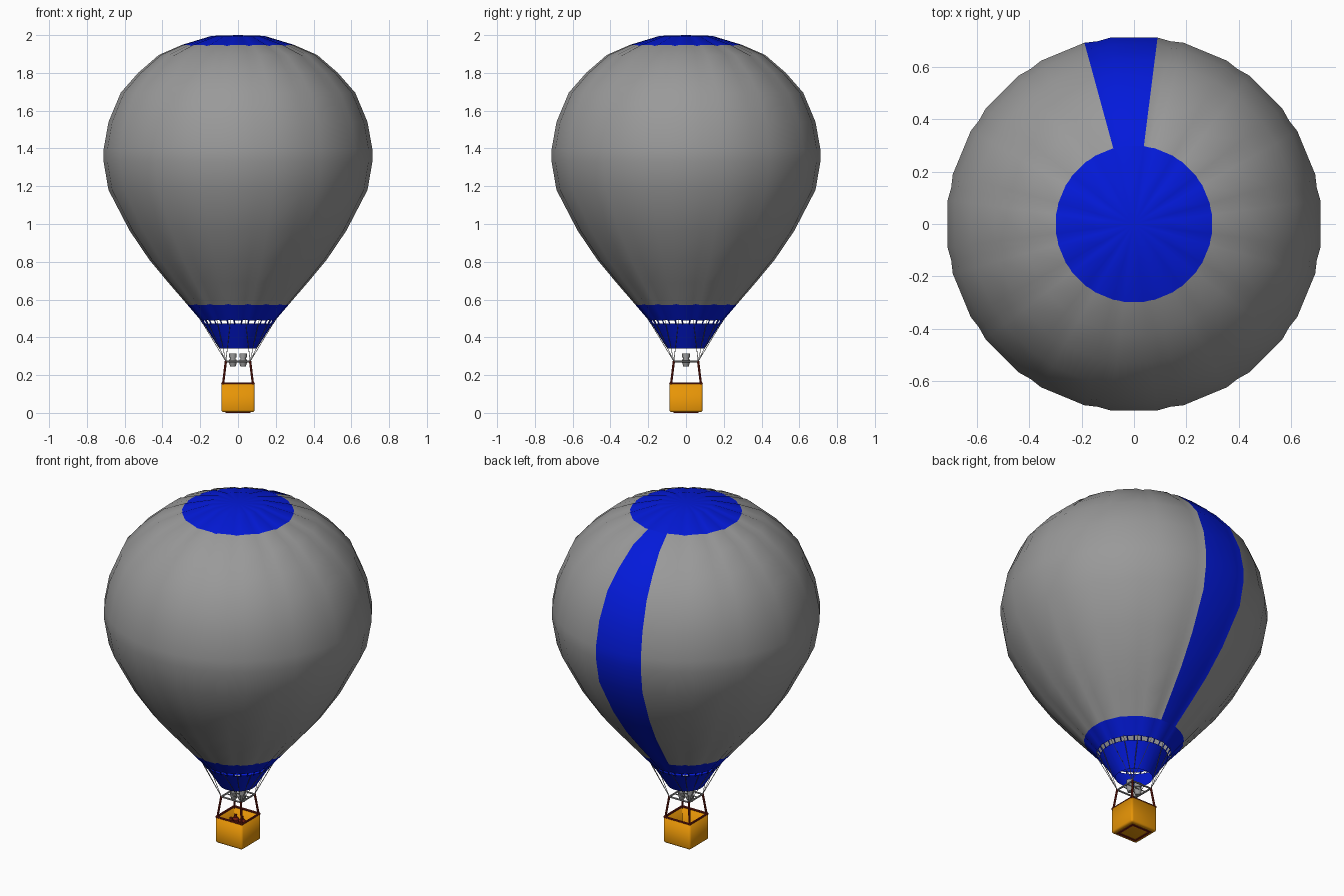
import bpy, bmesh, math
from mathutils import Vector, Matrix

if "Cube" in bpy.data.objects:
    bpy.data.objects.remove(bpy.data.objects["Cube"])


def material(name, rgb):
    m = bpy.data.materials.new(name)
    m.diffuse_color = (*rgb, 1)
    m.use_nodes = True
    m.node_tree.nodes["Principled BSDF"].inputs["Base Color"].default_value = m.diffuse_color
    return m


BLUE = material("blue fabric", (0.001, 0.01, 0.7))
GREY = material("dark grey", (0.32, 0.32, 0.32))
ORANGE = material("wicker", (0.8, 0.3, 0.002))
RED = material("dark red trim", (0.18, 0.012, 0.006))


def finish(name, bm, mat, angle=35):
    bmesh.ops.remove_doubles(bm, verts=bm.verts, dist=0.0002)
    me = bpy.data.meshes.new(name)
    bm.to_mesh(me)
    bm.free()
    ob = bpy.data.objects.new(name, me)
    bpy.context.collection.objects.link(ob)
    me.materials.append(mat)
    bpy.ops.object.select_all(action='DESELECT')
    ob.select_set(True)
    bpy.context.view_layer.objects.active = ob
    bpy.ops.object.shade_smooth_by_angle(angle=math.radians(angle))
    return ob


def rod(bm, a, b, r, sides=8, r2=None):
    a, b = Vector(a), Vector(b)
    d = b - a
    rot = d.to_track_quat('Z', 'Y').to_matrix().to_4x4()
    bmesh.ops.create_cone(bm, cap_ends=True, segments=sides, radius1=r,
                          radius2=r if r2 is None else r2, depth=d.length,
                          matrix=Matrix.Translation((a + b) / 2) @ rot)


def box(bm, centre, size):
    bmesh.ops.create_cube(bm, size=1, matrix=Matrix.Translation(centre) @ Matrix.Diagonal((*size, 1)))


# Envelope: 16 gores, each a wide panel and a slightly sunken seam
PROFILE = [(0.198, 0.49), (0.268, 0.572), (0.37, 0.69), (0.47, 0.81), (0.575, 0.965),
           (0.687, 1.18), (0.713, 1.33), (0.713, 1.395), (0.687, 1.54), (0.622, 1.695),
           (0.53, 1.80), (0.42, 1.895), (0.298, 1.948), (0.14, 1.996), (0.0, 2.0)]
GORES = 16
STEP = 360 / GORES
COLS = [(90 + STEP * g + a, a > 10) for g in range(GORES) for a in (-7.2, 7.2, STEP / 2)]


def skin_point(row, col):
    r, z = PROFILE[row]
    angle, seam = COLS[col % len(COLS)]
    r *= 1.006
    if seam:
        p, q = PROFILE[max(row - 1, 0)], PROFILE[min(row + 1, len(PROFILE) - 1)]
        t = Vector((q[0] - p[0], q[1] - p[1])).normalized()
        depth = min(0.006, r * 0.022)
        r, z = r - t.y * depth, z + t.x * depth
    a = math.radians(angle)
    return Vector((r * math.cos(a), r * math.sin(a), z))


def skin(name, rows, cols, mat):
    bm = bmesh.new()
    for i in rows:
        for j in cols:
            pts = [skin_point(i, j), skin_point(i, j + 1), skin_point(i + 1, j + 1), skin_point(i + 1, j)]
            if i + 1 == len(PROFILE) - 1:
                pts = pts[:2] + [Vector((0, 0, 2))]
            bm.faces.new([bm.verts.new(p) for p in pts])
    return finish(name, bm, mat, 60)


ALL = range(len(COLS))
skin("lower_band", range(0, 1), ALL, BLUE)
skin("envelope", range(1, 12), range(3, len(COLS)), GREY)
skin("back_stripe", range(1, 12), range(0, 3), BLUE)
skin("crown_cap", range(12, 14), ALL, BLUE)

# Open scoop below the envelope, hung on short straps
bm = bmesh.new()
bmesh.ops.create_cone(bm, cap_ends=False, segments=32, radius1=0.1, radius2=0.184, depth=0.131,
                      matrix=Matrix.Translation((0, 0, 0.4075)))
finish("scoop", bm, BLUE)
bm = bmesh.new()
for k in range(32):
    a = math.tau * (k + 0.5) / 32
    c, s = math.cos(a), math.sin(a)
    rod(bm, (0.183 * c, 0.183 * s, 0.47), (0.198 * c, 0.198 * s, 0.494), 0.004, 4)
finish("scoop_straps", bm, BLUE)

# Suspension ropes gather at the four frame corners
F, FZ = 0.064, 0.272
bm = bmesh.new()
for k in range(GORES):
    a = math.radians(STEP * (k + 0.5))
    c, s = math.cos(a), math.sin(a)
    rod(bm, (0.203 * c, 0.203 * s, 0.495), (math.copysign(F, c), math.copysign(F, s), FZ), 0.0016, 4)
finish("ropes", bm, GREY)

# Burner frame
CORNERS = [(-1, -1), (1, -1), (1, 1), (-1, 1)]
SIDES = list(zip(CORNERS, CORNERS[1:] + CORNERS[:1]))
bm = bmesh.new()
for (x, y), (u, v) in SIDES:
    rod(bm, (x * F, y * F, FZ), (u * F, v * F, FZ), 0.005)
for y in (-0.018, 0.018):
    rod(bm, (-F, y, FZ), (F, y, FZ), 0.003)
finish("burner_frame", bm, GREY)

# Twin burners
for side, x in (("left", -0.027), ("right", 0.027)):
    bm = bmesh.new()
    rod(bm, (x, 0, 0.245), (x, 0, 0.265), 0.014, 12, 0.02)
    rod(bm, (x, 0, 0.265), (x, 0, 0.282), 0.02, 12)
    rod(bm, (x, 0, 0.282), (x, 0, 0.292), 0.015, 12)
    rod(bm, (x, 0, 0.292), (x, 0, 0.315), 0.02, 12)
    finish(side + "_burner", bm, GREY)

# Posts from basket to frame
B, TOP, FLOOR = 0.088, 0.155, 0.004
bm = bmesh.new()
for x, y in CORNERS:
    rod(bm, (x * 0.08, y * 0.08, TOP - 0.01), (x * F, y * F, FZ + 0.003), 0.006)
finish("posts", bm, RED)

# Basket: rounded open box with wall thickness
bm = bmesh.new()
box(bm, (0, 0, (TOP + FLOOR) / 2), (2 * B, 2 * B, TOP - FLOOR))
bmesh.ops.delete(bm, geom=[f for f in bm.faces if f.normal.z > 0.5], context='FACES')
bmesh.ops.bevel(bm, geom=[e for e in bm.edges if not e.is_boundary], offset=0.012,
                segments=3, profile=0.5, affect='EDGES')
basket = finish("basket", bm, ORANGE)
mod = basket.modifiers.new("wall", 'SOLIDIFY')
mod.thickness = 0.009
mod.offset = -1

# Padded rim
bm = bmesh.new()
E = B - 0.005
for (x, y), (u, v) in SIDES:
    rod(bm, (x * E, y * E, TOP), (u * E, v * E, TOP), 0.006)
finish("basket_rim", bm, RED)

# Base runners crossing under the basket
bm = bmesh.new()
for (x, y), (u, v) in SIDES:
    box(bm, ((x + u) * 0.03, (y + v) * 0.03, 0.003),
        (0.012 + 0.06 * abs(x - u), 0.012 + 0.06 * abs(y - v), 0.006))
finish("base_runners", bm, RED)

# Gas tanks in the back left corner
for n, (x, y) in enumerate([(-0.052, 0.052), (-0.01, 0.052), (-0.052, 0.01)]):
    bm = bmesh.new()
    rod(bm, (x, y, 0.012), (x, y, 0.1), 0.019, 16)
    rod(bm, (x, y, 0.1), (x, y, 0.112), 0.019, 16, 0.01)
    rod(bm, (x, y, 0.112), (x, y, 0.125), 0.008, 12)
    finish("gas_tank_%d" % (n + 1), bm, RED)
